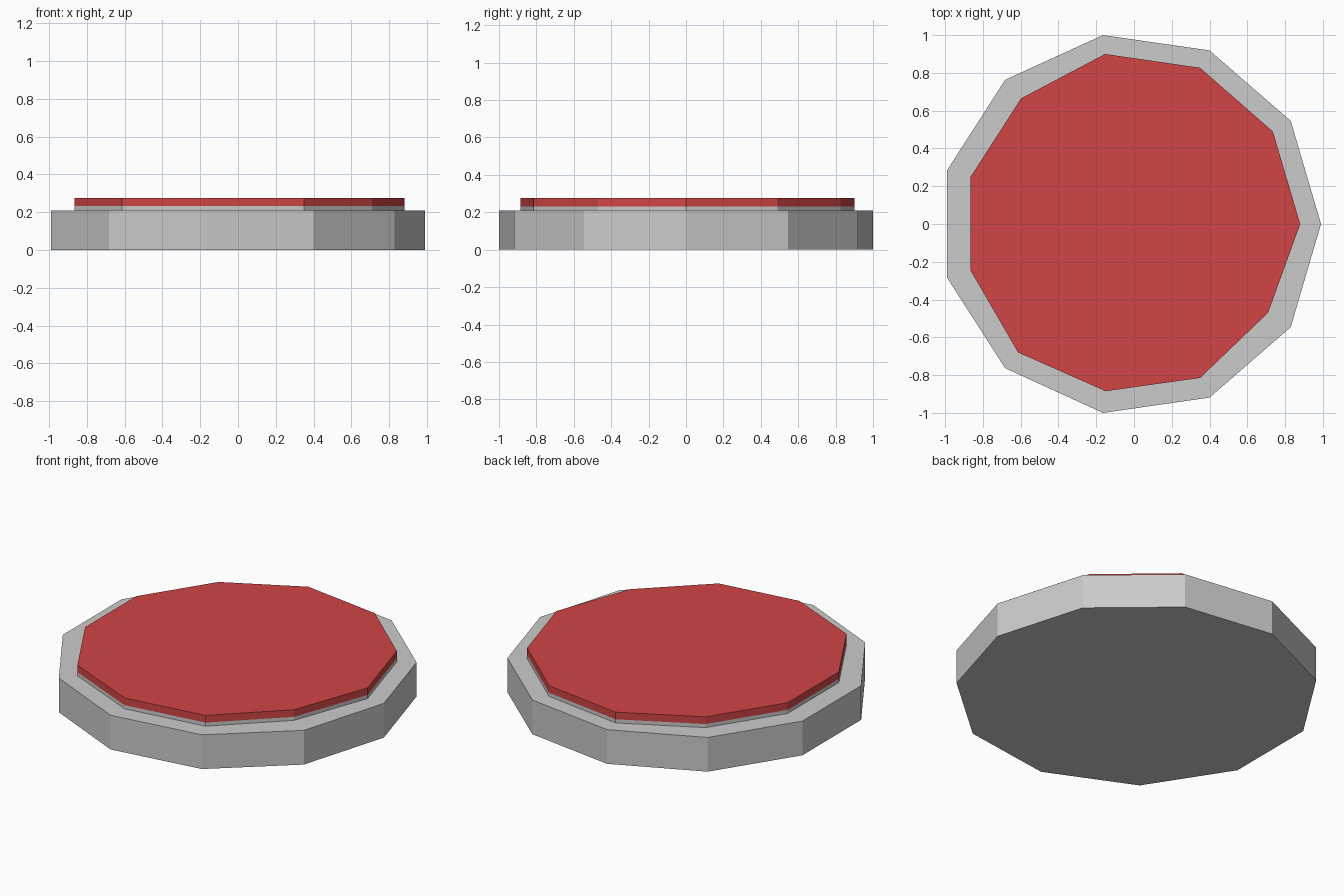
import bpy, bmesh, math

if "Cube" in bpy.data.objects:
    bpy.data.objects.remove(bpy.data.objects["Cube"])

SIDES = 11


def ring_prism(name, levels, cap_bottom, cap_top):
    """Joins outlines, given as (points, z) pairs, into a flat-shaded body."""
    bm = bmesh.new()
    rings = [[bm.verts.new((x, y, z)) for x, y in pts] for pts, z in levels]
    for low, high in zip(rings, rings[1:]):
        for i in range(SIDES):
            j = (i + 1) % SIDES
            bm.faces.new((low[i], low[j], high[j], high[i]))
    if cap_bottom:
        bm.faces.new(rings[0][::-1])
    if cap_top:
        bm.faces.new(rings[-1])
    mesh = bpy.data.meshes.new(name)
    bm.to_mesh(mesh)
    bm.free()
    obj = bpy.data.objects.new(name, mesh)
    bpy.context.collection.objects.link(obj)
    return obj


# Outlines: regular eleven-sided base, slightly uneven hand-cut pad
angles = [2 * math.pi * i / SIDES for i in range(SIDES)]
outer = [(1.0103 * math.cos(a) - 0.0203, 1.0103 * math.sin(a)) for a in angles]
inner = [(0.88, 0), (0.735, 0.49), (0.35, 0.827), (-0.153, 0.90),
         (-0.598, 0.665), (-0.865, 0.25), (-0.865, -0.247), (-0.614, -0.68),
         (-0.15, -0.885), (0.35, -0.815), (0.71, -0.47)]

# Grey base with a low raised step
ring_prism("base", [(outer, 0), (outer, 0.21), (inner, 0.21), (inner, 0.232)],
           True, False)

# Red pad on top of the step
pad = ring_prism("top_pad", [(inner, 0.232), (inner, 0.276)], False, True)
red = bpy.data.materials.new("red")
red.diffuse_color = (0.64, 0.06, 0.06, 1)
red.use_nodes = True
red.node_tree.nodes["Principled BSDF"].inputs["Base Color"].default_value = red.diffuse_color
pad.data.materials.append(red)
